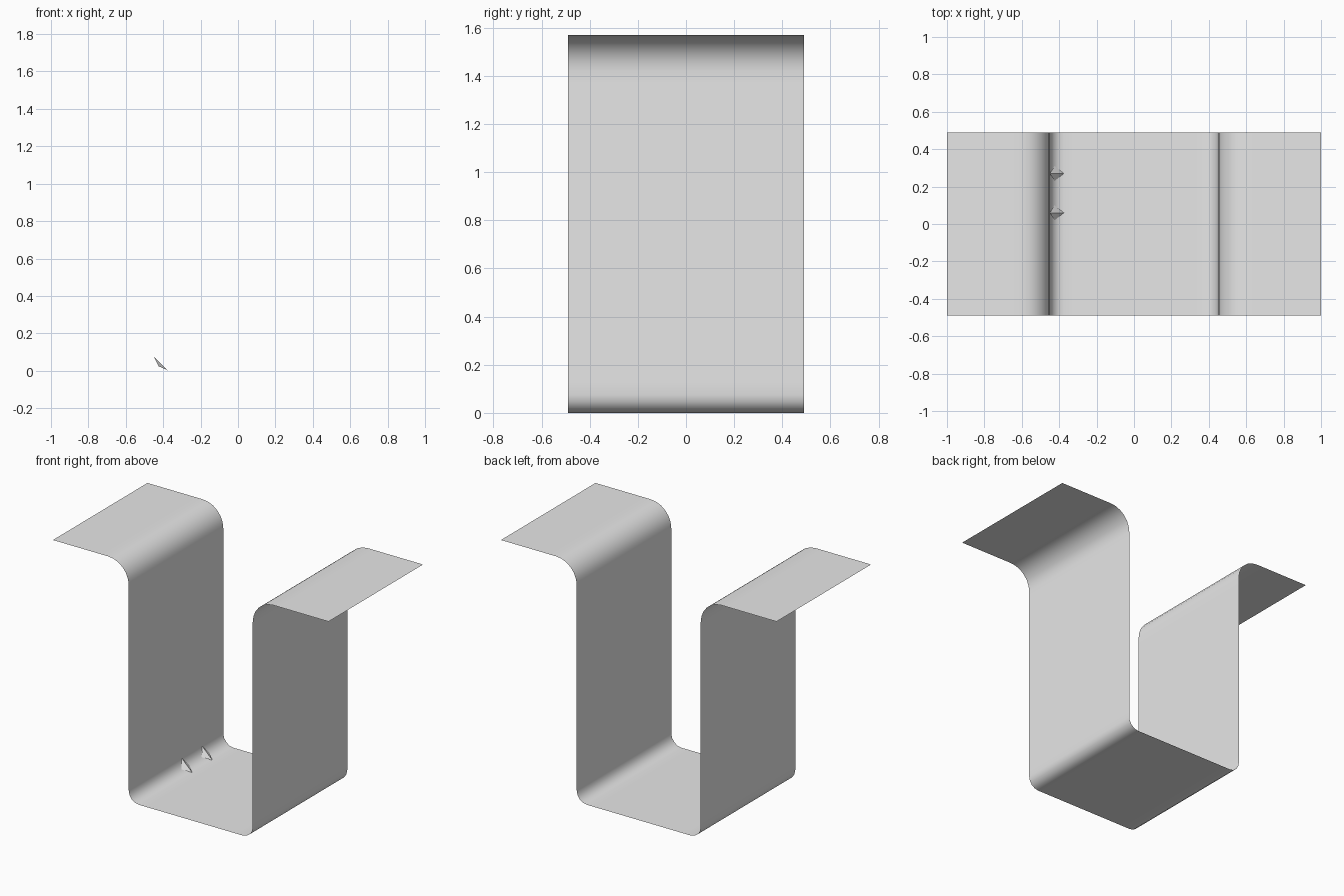
import bpy
import bmesh
from math import radians, sin, cos

cube = bpy.data.objects.get("Cube")
if cube:
    bpy.data.objects.remove(cube, do_unlink=True)

HALF_DEPTH, HEIGHT, WALL = 0.49, 1.57, 0.45
R_TOP, R_BASE, EASE = 0.15, 0.075, 0.05

grey = bpy.data.materials.new("light grey")
grey.use_nodes = True
grey.diffuse_color = (0.8, 0.8, 0.8, 1)
grey.node_tree.nodes["Principled BSDF"].inputs["Base Color"].default_value = (0.8, 0.8, 0.8, 1)


def arc(cx, cz, r, start, end, steps):
    angles = [radians(start + (end - start) * i / steps) for i in range(steps + 1)]
    return [(cx + r * cos(a), cz + r * sin(a)) for a in angles]


def add_object(name, bm):
    mesh = bpy.data.meshes.new(name)
    bm.to_mesh(mesh)
    bm.free()
    mesh.materials.append(grey)
    obj = bpy.data.objects.new(name, mesh)
    bpy.context.collection.objects.link(obj)
    return obj


# Half profile: flange, upper bend, wall, lower bend, floor
left = [(-1, HEIGHT), (-WALL - R_TOP - EASE, HEIGHT)]
left += arc(-WALL - R_TOP, HEIGHT - R_TOP, R_TOP, 90, 0, 6)
left += [(-WALL, HEIGHT - R_TOP - EASE), (-WALL, R_BASE + EASE)]
left += arc(-WALL + R_BASE, R_BASE, R_BASE, 180, 270, 4)
left += [(-WALL + R_BASE + EASE, 0)]
profile = left + [(-x, z) for x, z in reversed(left)]

# Bent sheet, swept from front to back
bm = bmesh.new()
rows = [[bm.verts.new((x, y, z)) for y in (-HALF_DEPTH, HALF_DEPTH)] for x, z in profile]
for a, b in zip(rows, rows[1:]):
    bm.faces.new((a[0], b[0], b[1], a[1]))
sheet = add_object("bent_sheet", bm)
sheet.select_set(True)
bpy.context.view_layer.objects.active = sheet
bpy.ops.object.shade_smooth_by_angle(angle=radians(40))

# Two small creases bridging the lower right bend
for number, y in enumerate((0.06, 0.27), 1):
    bm = bmesh.new()
    top = bm.verts.new((-WALL, y, R_BASE))
    tip = bm.verts.new((-WALL + R_BASE, y, 0.002))
    front, back = [bm.verts.new((-0.425, y + d, 0.024)) for d in (-0.04, 0.04)]
    bm.faces.new((top, front, tip))
    bm.faces.new((top, tip, back))
    add_object(f"bend_crease_{number}", bm)
